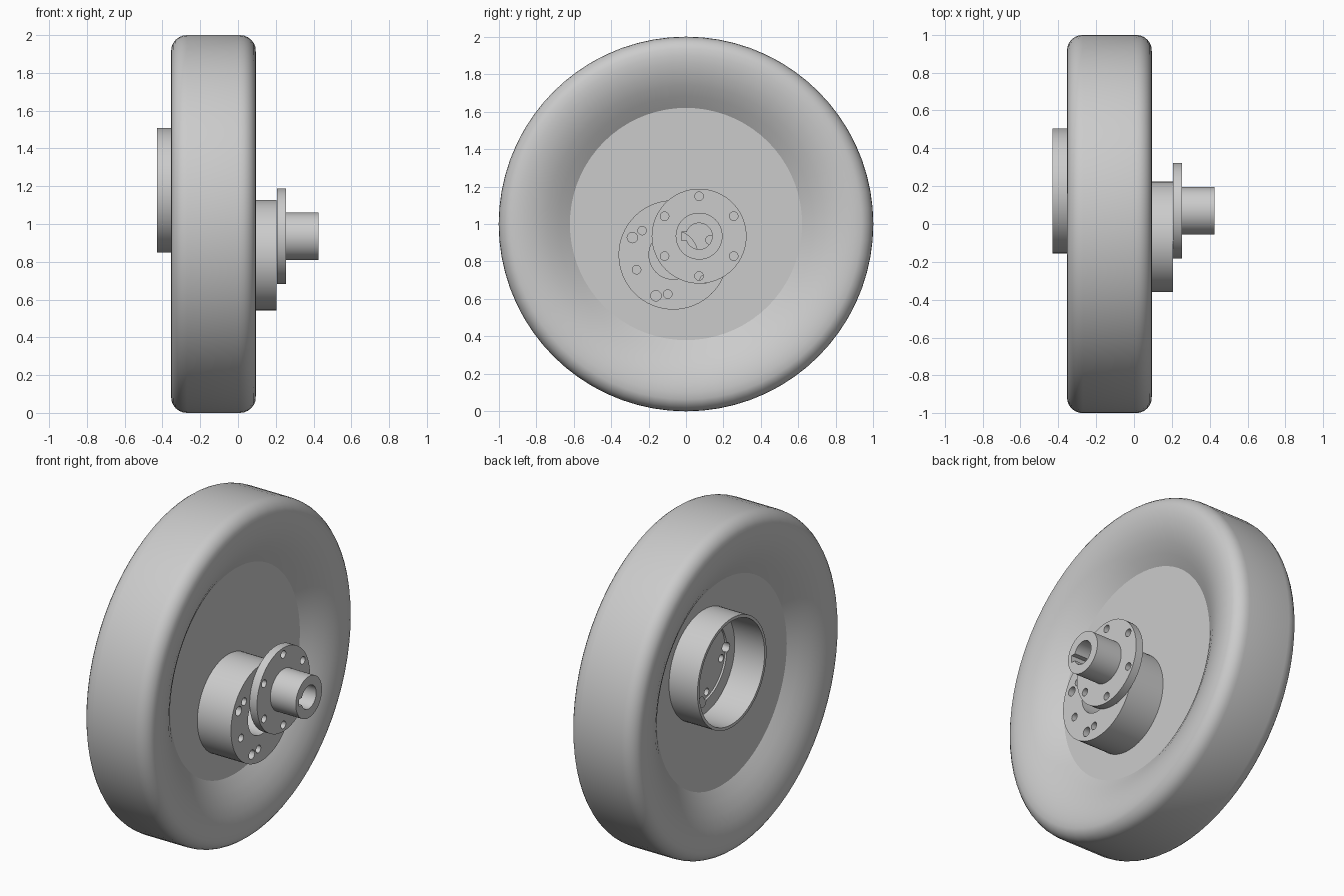
import bpy, bmesh, math
from mathutils import Matrix, Vector

old = bpy.data.objects.get("Cube")
if old:
    bpy.data.objects.remove(old, do_unlink=True)

grey = bpy.data.materials.new("plain_grey")
grey.use_nodes = True
colour = (0.6, 0.6, 0.6, 1)
grey.diffuse_color = colour
grey.node_tree.nodes["Principled BSDF"].inputs["Base Color"].default_value = colour


def make(name, bm):
    bmesh.ops.recalc_face_normals(bm, faces=bm.faces)
    mesh = bpy.data.meshes.new(name)
    bm.to_mesh(mesh)
    bm.free()
    ob = bpy.data.objects.new(name, mesh)
    ob.data.materials.append(grey)
    bpy.context.collection.objects.link(ob)
    return ob


def lathe(name, profile, centre, steps=64):
    """Revolve (radius, x) points around an x-parallel axis at centre (y, z)."""
    cy, cz = centre
    bm = bmesh.new()
    verts = [bm.verts.new((x, cy, cz + r)) for r, x in profile]
    n = len(verts)
    edges = [bm.edges.new((verts[i], verts[(i + 1) % n])) for i in range(n)
             if profile[i][0] or profile[(i + 1) % n][0]]
    bmesh.ops.spin(bm, geom=verts + edges, cent=(0, cy, cz), axis=(1, 0, 0),
                   angle=math.tau, steps=steps)
    bmesh.ops.remove_doubles(bm, verts=bm.verts, dist=1e-4)
    return make(name, bm)


def rod(name, r, x0, x1, centre, steps=48):
    return lathe(name, [(0, x0), (r, x0), (r, x1), (0, x1)], centre, steps)


def cut(target, cutter):
    cutter.hide_render = True
    mod = target.modifiers.new("cut", "BOOLEAN")
    mod.operation, mod.solver, mod.object = "DIFFERENCE", "EXACT", cutter
    bpy.context.view_layer.objects.active = target
    bpy.ops.object.modifier_apply(modifier=mod.name)
    bpy.data.objects.remove(cutter, do_unlink=True)


def drill(target, centre, count, pitch, r, start, x0, x1):
    """Cut a circle of holes; start is the first angle in degrees."""
    for i in range(count):
        a = math.radians(start) + math.tau * i / count
        at = (centre[0] + pitch * math.cos(a), centre[1] + pitch * math.sin(a))
        cut(target, rod("drill", r, x0, x1, at, 16))


cup_at, hub_at, shaft_at = (0.175, 1.178), (-0.068, 0.835), (0.07, 0.935)

# Wheel: bulging rim around a recessed web, mirrored about its mid-plane
mid = -0.13
half = [(0, 0.11), (0.62, 0.11), (0.68, 0.15), (0.74, 0.184), (0.8, 0.209),
        (0.86, 0.223), (0.9, 0.225)]
for i in range(1, 7):
    a = math.radians(15 * i)
    half.append((0.915 + 0.085 * math.sin(a), 0.14 + 0.085 * math.cos(a)))
profile = [(r, mid + x) for r, x in half] + [(r, mid - x) for r, x in reversed(half)]
wheel = lathe("wheel", profile, (0, 1), 72)

# Sunken, drilled floor inside the cup
cut(wheel, rod("floor_cut", 0.32, -0.4, -0.23, cup_at, 64))
cut(wheel, rod("step_cut", 0.237, -0.4, -0.218, cup_at, 64))
drill(wheel, cup_at, 4, 0.237, 0.028, 88, -0.3, -0.12)
drill(wheel, cup_at, 6, 0.205, 0.022, 13, -0.3, -0.12)

# Thin open cup wall
cup = lathe("cup_wall", [(0.312, -0.225), (0.33, -0.225), (0.33, -0.43), (0.312, -0.43)], cup_at)

# Hub with centre bore and two sets of holes
hub = rod("hub", 0.292, -0.04, 0.205, hub_at, 64)
cut(hub, rod("hub_bore", 0.13, 0.04, 0.3, hub_at))
drill(hub, hub_at, 6, 0.211, 0.023, 22, 0.05, 0.3)
drill(hub, hub_at, 4, 0.237, 0.028, 67, 0.05, 0.3)

# Flanged shaft with keyed bore and bolt holes
shaft = lathe("flanged_shaft", [(0.07, 0.206), (0.253, 0.206), (0.253, 0.255),
              (0.125, 0.255), (0.125, 0.425), (0.07, 0.425)], shaft_at)
drill(shaft, shaft_at, 6, 0.213, 0.023, 30, 0.1, 0.35)
bm = bmesh.new()
bmesh.ops.create_cube(bm, size=1, matrix=Matrix.Translation((0.3, 0.02, 0.935))
                      @ Matrix.Diagonal(Vector((0.4, 0.09, 0.044, 1))))
cut(shaft, make("keyway_cut", bm))

# Smooth shading with crisp edges
for ob in (wheel, cup, hub, shaft):
    bpy.ops.object.select_all(action="DESELECT")
    ob.select_set(True)
    bpy.context.view_layer.objects.active = ob
    bpy.ops.object.shade_smooth_by_angle(angle=math.radians(30))
